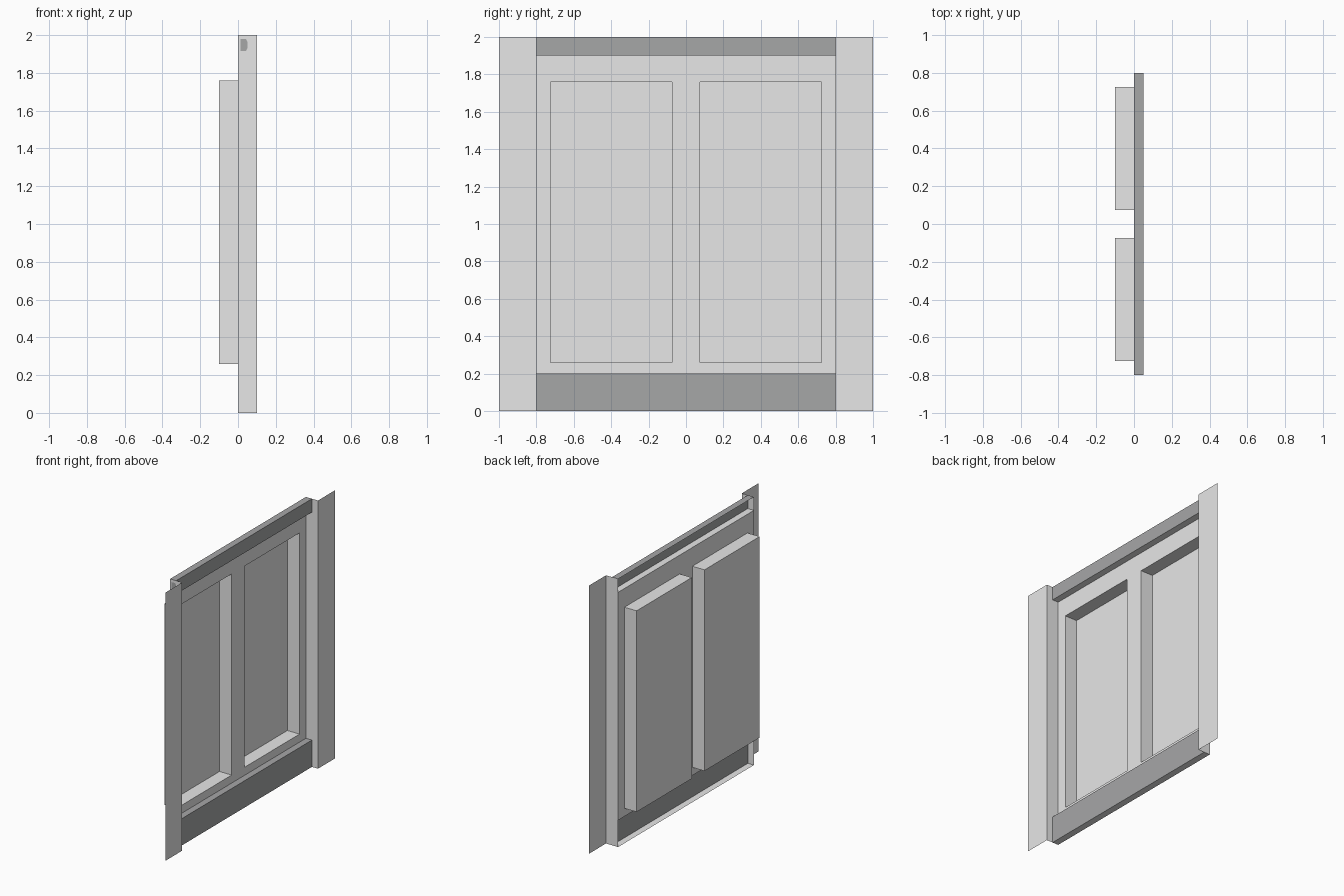
import bpy
import bmesh

cube = bpy.data.objects.get("Cube")
if cube:
    bpy.data.objects.remove(cube, do_unlink=True)


def material(name, color):
    mat = bpy.data.materials.new(name)
    mat.use_nodes = True
    mat.diffuse_color = color
    mat.node_tree.nodes["Principled BSDF"].inputs["Base Color"].default_value = color
    return mat


LIGHT = material("light grey paint", (0.8, 0.8, 0.8, 1))
DARK = material("dark grey paint", (0.38, 0.385, 0.39, 1))


def finish(name, bm, *mats):
    bmesh.ops.remove_doubles(bm, verts=bm.verts, dist=0.0001)
    mesh = bpy.data.meshes.new(name)
    bm.to_mesh(mesh)
    bm.free()
    for mat in mats:
        mesh.materials.append(mat)
    obj = bpy.data.objects.new(name, mesh)
    bpy.context.collection.objects.link(obj)
    return obj


def folded_sheet(name, profile, sweep, mats, slots=None):
    """Sweep an open profile of points into a thin folded sheet."""
    bm = bmesh.new()
    rows = [[bm.verts.new(sweep(p, end)) for p in profile] for end in (0, 1)]
    for i in range(len(profile) - 1):
        face = bm.faces.new((rows[0][i], rows[0][i + 1], rows[1][i + 1], rows[1][i]))
        face.material_index = slots[i] if slots else 0
    return finish(name, bm, *mats)


HALF = 0.8    # half width between the side frames
RAIL = 0.05   # rail projection
DEPTH = 0.1   # frame projection and recess depth

# Side frames: outer flange folded back to the panel
for name, side in (("front_side_frame", -1), ("back_side_frame", 1)):
    profile = [(DEPTH, side), (DEPTH, side * HALF), (0, side * HALF)]
    if side > 0:
        profile.reverse()
    folded_sheet(name, profile, lambda p, end: (p[0], p[1], 2 * end), [LIGHT])

# Rails: channels open at the back, with light lower shelves
def along_y(p, end):
    return (p[0], HALF * (1 - 2 * end), p[1])


for name, low, high, slots in (("top_rail", 1.9, 2.0, (1, 0, 0)),
                               ("bottom_rail", 0.0, 0.2, (1, 0, 0))):
    profile = [(0, low), (RAIL, low), (RAIL, high), (0, high)]
    folded_sheet(name, profile, along_y, [DARK, LIGHT], slots)

# Main panel with two rectangular recesses pressed into it
bm = bmesh.new()
ys = [-HALF, -0.725, -0.075, 0.075, 0.725, HALF]
zs = [0.2, 0.26, 1.76, 1.9]
grid = [[bm.verts.new((0, y, z)) for z in zs] for y in ys]
pressed = []
for i in range(len(ys) - 1):
    for j in range(len(zs) - 1):
        face = bm.faces.new((grid[i][j], grid[i + 1][j],
                             grid[i + 1][j + 1], grid[i][j + 1]))
        if j == 1 and i in (1, 3):
            pressed.append(face)
for face in pressed:
    result = bmesh.ops.extrude_face_region(bm, geom=[face])
    verts = [g for g in result["geom"] if isinstance(g, bmesh.types.BMVert)]
    bmesh.ops.translate(bm, verts=verts, vec=(-DEPTH, 0, 0))
    if face.is_valid:
        bm.faces.remove(face)
bmesh.ops.recalc_face_normals(bm, faces=bm.faces)
if sum(f.normal.x for f in bm.faces) < 0:
    bmesh.ops.reverse_faces(bm, faces=bm.faces)
panel = finish("recessed_panel", bm, LIGHT)

# Small end tab of the top rail, showing through the front side frame
bm = bmesh.new()
tab = [(0.012, 1.915), (0.042, 1.915), (0.05, 1.93), (0.05, 1.965),
       (0.042, 1.98), (0.012, 1.98)]
bm.faces.new([bm.verts.new((x, -HALF - 0.001, z)) for x, z in tab])
finish("rail_end_tab", bm, DARK)
